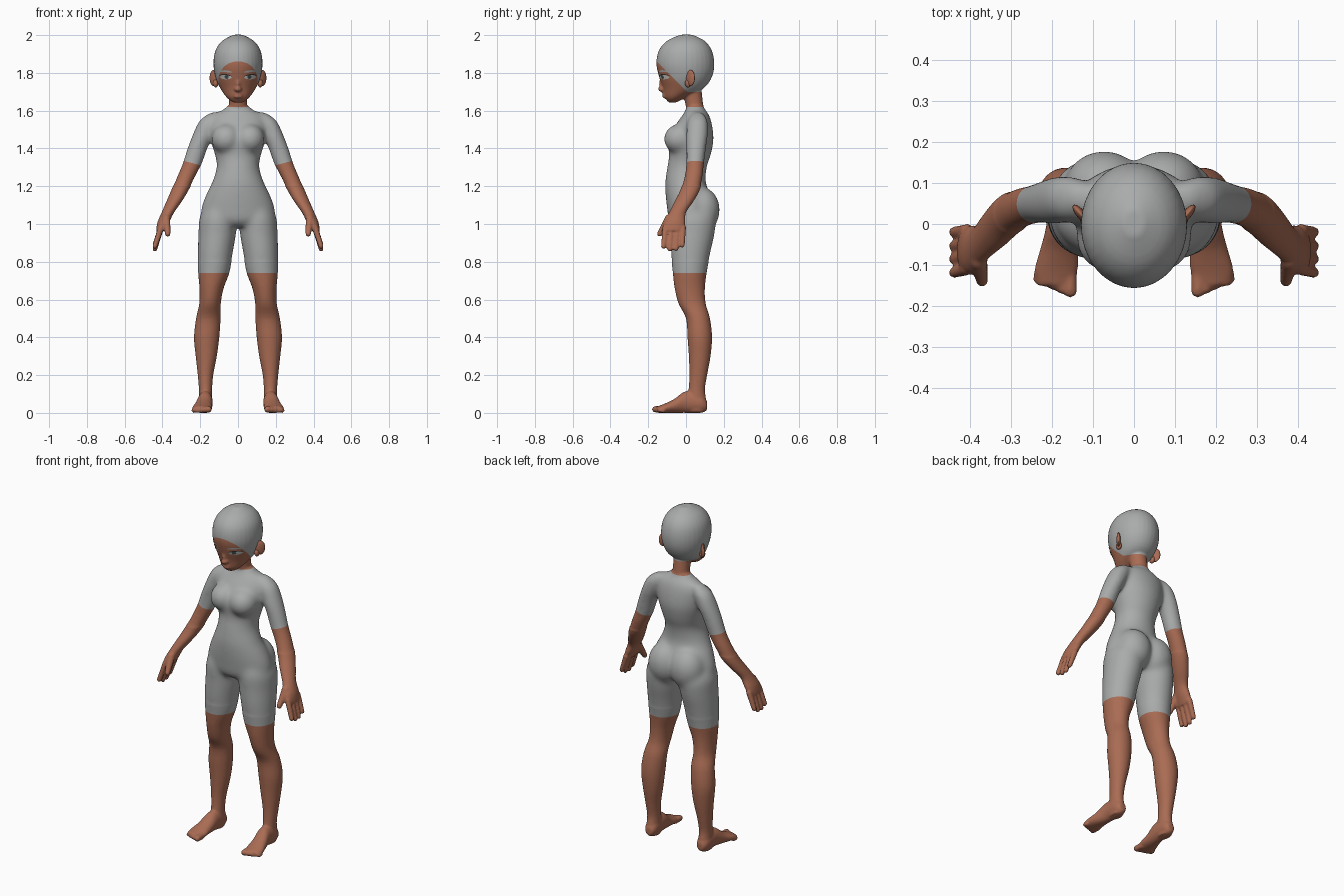
import bpy, bmesh, math
from mathutils import Matrix, Vector
from mathutils.bvhtree import BVHTree

cube = bpy.data.objects.get("Cube")
if cube:
    bpy.data.objects.remove(cube, do_unlink=True)


def material(name, rgb):
    mat = bpy.data.materials.new(name)
    mat.use_nodes = True
    color = (*rgb, 1)
    mat.diffuse_color = color
    mat.node_tree.nodes["Principled BSDF"].inputs["Base Color"].default_value = color
    return mat


suit = material("suit grey", (.4, .41, .405))
skin = material("brown skin", (.4, .15, .088))
eye_white = material("eye white", (.55, .55, .53))
iris_dark = material("dark iris", (.06, .08, .08))
lash_dark = material("dark lashes", (.05, .03, .025))


def new_object(name, bm, mats):
    mesh = bpy.data.meshes.new(name)
    bm.to_mesh(mesh)
    bm.free()
    for mat in mats:
        mesh.materials.append(mat)
    mesh.shade_smooth()
    obj = bpy.data.objects.new(name, mesh)
    bpy.context.scene.collection.objects.link(obj)
    return obj


def spline(a, b, c, d, t):
    return b + .5 * t * (c - a + t * (2*a - 5*b + 4*c - d + t * (3*(b - c) + d - a)))


def loft(bm, sections, along_y=False, steps=4, count=32):
    """Section: position, centre x, half width, low and high edge of the third axis."""
    rows = []
    last = len(sections) - 1
    for i in range(last):
        group = [sections[min(max(k, 0), last)] for k in range(i - 1, i + 3)]
        rows += [[spline(*v, s / steps) for v in zip(*group)] for s in range(steps)]
    rows.append(sections[-1])
    rings = []
    for pos, x, half, low, high in rows:
        ring = []
        for k in range(count):
            a = math.tau * k / count
            side = x + half * math.cos(a)
            other = (low + high) / 2 + (high - low) / 2 * math.sin(a)
            ring.append(bm.verts.new((side, pos, other) if along_y else (side, other, pos)))
        rings.append(ring)
    for lower, upper in zip(rings, rings[1:]):
        for k in range(count):
            m = (k + 1) % count
            bm.faces.new((lower[k], lower[m], upper[m], upper[k]))
    bm.faces.new(rings[0])
    bm.faces.new(rings[-1])


def ellipsoid(bm, center, radii, turn=0):
    place = Matrix.Translation(center) @ Matrix.Rotation(turn, 4, "Z") @ Matrix.Diagonal((*radii, 1))
    bmesh.ops.create_uvsphere(bm, u_segments=24, v_segments=16, radius=1, matrix=place)


def capsule(bm, start, end, r1, r2):
    start, end = Vector(start), Vector(end)
    axis = end - start
    place = Matrix.Translation((start + end) / 2) @ axis.to_track_quat("Z", "Y").to_matrix().to_4x4()
    bmesh.ops.create_cone(bm, cap_ends=True, segments=16, radius1=r1, radius2=r2,
                          depth=axis.length, matrix=place)
    ellipsoid(bm, start, (r1,) * 3)
    ellipsoid(bm, end, (r2,) * 3)


def mirror_x(bm):
    copy = bmesh.ops.duplicate(bm, geom=bm.verts[:] + bm.edges[:] + bm.faces[:])["geom"]
    for v in copy:
        if isinstance(v, bmesh.types.BMVert):
            v.co.x = -v.co.x
    bmesh.ops.recalc_face_normals(bm, faces=bm.faces[:])


bm = bmesh.new()
# Leg
loft(bm, [(1.13, .1, .05, -.06, .1), (1.04, .105, .097, -.085, .155), (.95, .11, .1, -.083, .152),
          (.85, .12, .093, -.08, .13), (.745, .128, .083, -.07, .11), (.66, .14, .064, -.06, .1),
          (.58, .148, .057, -.04, .104), (.5, .157, .065, 0, .127), (.4, .166, .067, .008, .138),
          (.3, .168, .056, .015, .13), (.2, .172, .041, .018, .112), (.12, .172, .035, .013, .1),
          (.05, .172, .036, 0, .11), (.005, .172, .03, .01, .1)])
# Foot and toes
loft(bm, [(.112, .171, .02, .015, .06), (.08, .172, .037, 0, .1), (0, .174, .04, 0, .115),
          (-.06, .183, .046, 0, .075), (-.11, .19, .053, 0, .05), (-.15, .193, .045, 0, .035)], along_y=True)
for i in range(5):
    r = .019 - .0018 * i
    capsule(bm, (.158 + .019*i, -.12, r), (.156 + .02*i, -.163 + .007*i, r), r, r * .9)
# Arm and palm
loft(bm, [(1.592, .12, .025, .04, .09), (1.55, .15, .053, .01, .115), (1.48, .182, .056, 0, .118),
          (1.4, .215, .054, 0, .107), (1.32, .242, .053, 0, .097), (1.25, .275, .049, -.01, .09),
          (1.18, .307, .046, -.03, .073), (1.12, .338, .041, -.06, .04), (1.06, .372, .033, -.09, 0),
          (1.01, .395, .031, -.118, -.003), (.965, .412, .022, -.125, -.008)])
# Fingers and thumb
for i, tip in enumerate((.882, .868, .87, .888)):
    y = -.109 + .031 * i
    capsule(bm, (.408, y, .98), (.44, y - .01 + .002*i, tip), .0165, .0135)
capsule(bm, (.38, -.09, 1.03), (.372, -.139, .948), .022, .015)
# Buttock and chest forms
ellipsoid(bm, (.073, .085, 1.075), (.1, .095, .12))
ellipsoid(bm, (.062, -.035, 1.45), (.08, .083, .08))
mirror_x(bm)
# Torso
loft(bm, [(1.632, 0, .045, .01, .09), (1.608, 0, .075, .0, .1), (1.582, 0, .125, -.015, .12),
          (1.54, 0, .15, -.045, .135), (1.48, 0, .15, -.08, .145), (1.43, 0, .142, -.095, .145),
          (1.36, 0, .121, -.09, .13), (1.3, 0, .113, -.1, .11), (1.22, 0, .138, -.11, .105),
          (1.15, 0, .172, -.108, .13), (1.08, 0, .195, -.1, .14), (1.02, 0, .188, -.09, .135),
          (.985, 0, .1, -.06, .09)])
# Neck
loft(bm, [(1.55, 0, .055, .01, .1), (1.64, 0, .047, -.004, .09), (1.73, 0, .052, -.03, .08)])
# Head
loft(bm, [(1.644, 0, .025, -.092, -.05), (1.67, 0, .06, -.112, 0), (1.72, 0, .095, -.123, .095),
          (1.78, 0, .12, -.143, .138), (1.85, 0, .13, -.157, .15), (1.92, 0, .119, -.143, .136),
          (1.97, 0, .083, -.1, .098), (2.002, 0, .025, -.03, .035)])
# Nose and lips
ellipsoid(bm, (0, -.128, 1.714), (.02, .02, .015))
ellipsoid(bm, (0, -.122, 1.74), (.011, .022, .04))
for z in (1.674, 1.687):
    ellipsoid(bm, (0, -.108, z), (.026, .018, .009))
bmesh.ops.recalc_face_normals(bm, faces=bm.faces[:])

# Fuse everything into one smooth body
body = new_object("body", bm, [suit, skin])
fuse = body.modifiers.new("fuse", "REMESH")
fuse.mode = "VOXEL"
fuse.voxel_size = .006
relax = body.modifiers.new("relax", "SMOOTH")
relax.factor = .5
relax.iterations = 5
graph = bpy.context.evaluated_depsgraph_get()
fused = bpy.data.meshes.new_from_object(body.evaluated_get(graph))
body.modifiers.clear()
body.data = fused
fused.materials.clear()
for mat in (suit, skin):
    fused.materials.append(mat)
bm = bmesh.new()
bm.from_mesh(fused)


def beside_trunk(c):
    return abs(c.x) > .165 + .3 * (1.32 - c.z)


# Soften the joints of trunk, shoulders and hips
trunk = [v for v in bm.verts if .8 < v.co.z < 1.61 and (v.co.z > 1.2 or not beside_trunk(v.co))]
for _ in range(40):
    bmesh.ops.smooth_vert(bm, verts=trunk, factor=.5, use_axis_x=True, use_axis_y=True, use_axis_z=True)

# Clean colour borders: shorts hem, collar, nape, hairline, sleeves
HEM, COLLAR, NAPE, HAIRLINE, CUFF, TILT = .74, 1.62, 1.7, 1.705, 1.257, .27
for point, normal in (((0, 0, HEM), (0, 0, 1)), ((0, 0, COLLAR), (0, 0, 1)),
                      ((0, 0, NAPE), (0, 0, 1)), ((0, 0, HAIRLINE), (0, 1, 1)),
                      ((0, 0, CUFF), (TILT, 0, -1)), ((0, 0, CUFF), (-TILT, 0, -1))):
    bmesh.ops.bisect_plane(bm, geom=bm.verts[:] + bm.edges[:] + bm.faces[:],
                           plane_co=point, plane_no=Vector(normal).normalized())


def is_skin(c):
    if c.z > COLLAR:
        return c.z < max(NAPE, HAIRLINE - c.y)
    bare_arm = beside_trunk(c) and c.z < CUFF + TILT * abs(c.x)
    return c.z < HEM or bare_arm


for face in bm.faces:
    face.material_index = int(is_skin(face.calc_center_median()))
    face.smooth = True
surface = BVHTree.FromBMesh(bm)
bm.to_mesh(fused)
bm.free()


def face_plate(name, x, z, half, height, mat, lift, arch=0, slant=0):
    """Thin tapered patch laid on the face, one for each side."""
    bm = bmesh.new()
    columns = []
    for i in range(13):
        t = i / 6 - 1
        mid = z + arch * (1 - t * t) + slant * t
        tall = height * math.sqrt(max(1 - t * t, .01))
        column = []
        for k in (-1, -.4, .4, 1):
            px, pz = x + half * t, mid + tall * k
            hit = surface.ray_cast(Vector((px, -1, pz)), Vector((0, 1, 0)))[0]
            column.append(bm.verts.new((px, hit.y - lift, pz)))
        columns.append(column)
    for a, b in zip(columns, columns[1:]):
        for k in range(3):
            bm.faces.new((a[k], b[k], b[k + 1], a[k + 1]))
    mirror_x(bm)
    bm.normal_update()
    for f in bm.faces:
        if f.normal.y > 0:
            f.normal_flip()
    new_object(name, bm, [mat])


# Eyes, lashes and brows
face_plate("eye_whites", .064, 1.778, .031, .012, eye_white, .002)
face_plate("irises", .06, 1.779, .011, .011, iris_dark, .0035)
face_plate("lashes", .066, 1.784, .035, .003, lash_dark, .005, arch=.007, slant=.003)
face_plate("brows", .068, 1.804, .038, .005, suit, .003, arch=.005, slant=.002)

# Ears
bm = bmesh.new()
ellipsoid(bm, (.13, .024, 1.773), (.011, .029, .042), turn=-.7)
ellipsoid(bm, (.118, .012, 1.745), (.014, .018, .022))
mirror_x(bm)
new_object("ears", bm, [skin])
